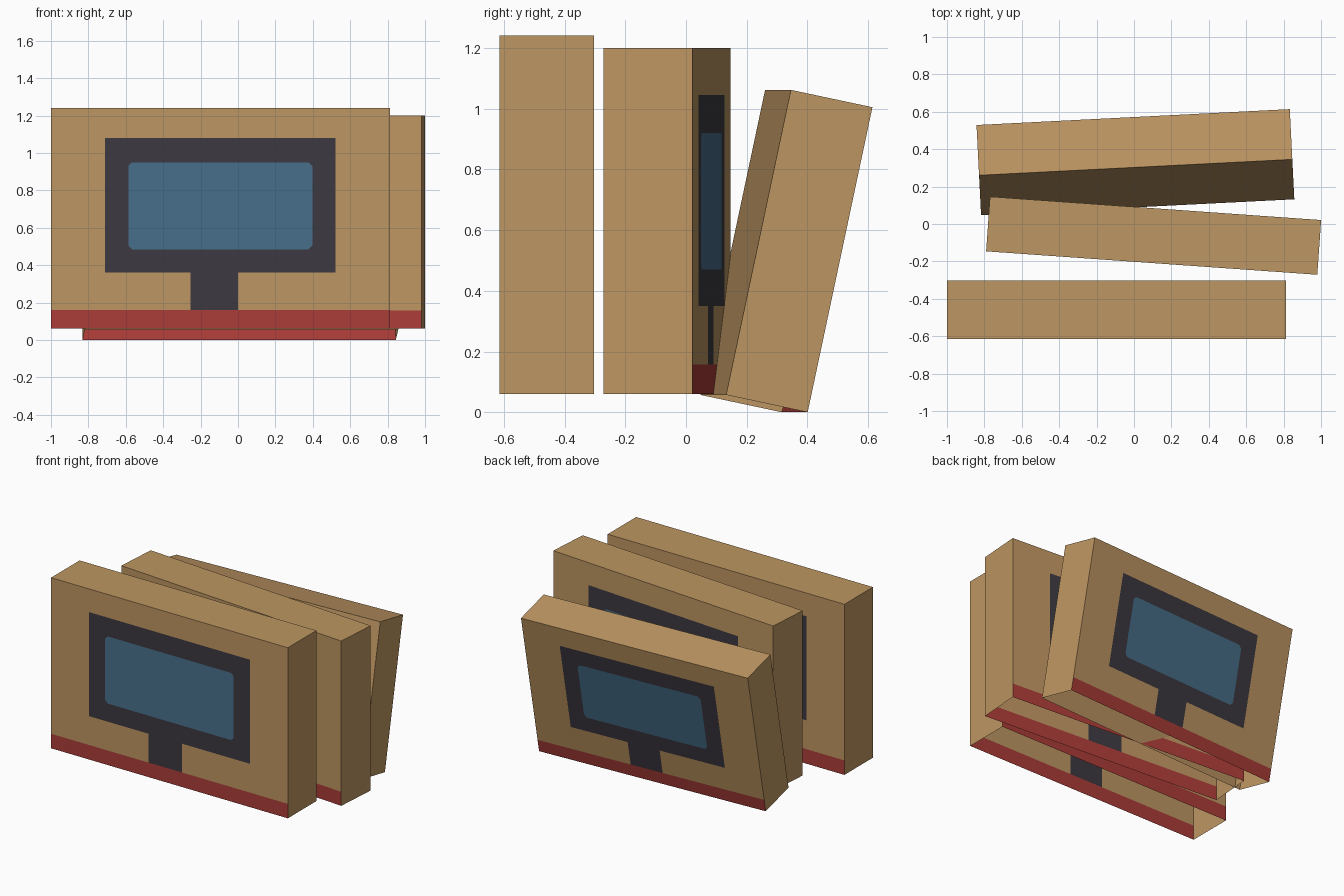
import bpy, bmesh, math
from mathutils import Matrix

if "Cube" in bpy.data.objects:
    bpy.data.objects.remove(bpy.data.objects["Cube"])


def material(name, rgb):
    m = bpy.data.materials.new(name)
    m.diffuse_color = (*rgb, 1)
    m.use_nodes = True
    m.node_tree.nodes["Principled BSDF"].inputs["Base Color"].default_value = m.diffuse_color
    return m


CARD, FRAME, SCREEN, RED = range(4)
MATS = [
    material("cardboard tan", (0.515, 0.305, 0.122)),
    material("dark grey print", (0.046, 0.041, 0.053)),
    material("screen blue", (0.064, 0.159, 0.261)),
    material("red stripe", (0.41, 0.046, 0.04)),
]

# Printed picture, as fractions of box width (from the centre) and height
FRAME_X, FRAME_Z = 0.340, (0.254, 0.864)
SCREEN_X, SCREEN_Z = 0.2715, (0.36, 0.754)
STAND_X = (-0.089, 0.052)
STRIPE_Z = 0.085


def print_colour(u, v):
    """Colour of the printed panel at u (from centre, to the right) and v (up)."""
    if v < STRIPE_Z:
        return RED
    if abs(u) < SCREEN_X and SCREEN_Z[0] < v < SCREEN_Z[1]:
        return SCREEN
    if abs(u) < FRAME_X and FRAME_Z[0] < v < FRAME_Z[1]:
        return FRAME
    if STAND_X[0] < u < STAND_X[1] and v < FRAME_Z[0]:
        return FRAME
    return CARD


def carton(name, w, d, h, loc, turn=0, lean=0, printed=(-1, 1)):
    """Open-bottomed carton; printed lists the y directions carrying the picture."""
    bm = bmesh.new()
    bmesh.ops.create_cube(bm, size=1, matrix=Matrix.Translation((0, 0, 0.5)))
    bmesh.ops.delete(bm, geom=[f for f in bm.faces if f.normal.z < -0.5],
                     context='FACES_ONLY')
    # cut the outlines of the picture into the walls
    cuts_x = [s * x for x in (FRAME_X, SCREEN_X, *map(abs, STAND_X)) for s in (-1, 1)]
    cuts = [((x, 0, 0), (1, 0, 0)) for x in cuts_x]
    cuts += [((0, 0, z), (0, 0, 1)) for z in (STRIPE_Z, *FRAME_Z, *SCREEN_Z)]
    for co, no in cuts:
        bmesh.ops.bisect_plane(bm, geom=bm.verts[:] + bm.edges[:] + bm.faces[:],
                               plane_co=co, plane_no=no)
    bm.normal_update()
    for f in bm.faces:
        side = round(f.normal.y)
        c = f.calc_center_median()
        f.material_index = print_colour(-side * c.x, c.z) if side in printed and side else CARD
    bmesh.ops.scale(bm, vec=(w, d, h), verts=bm.verts)
    # clipped screen corners
    corners = [v for v in bm.verts
               if abs(abs(v.co.x) - SCREEN_X * w) < 1e-4
               and min(abs(v.co.z - z * h) for z in SCREEN_Z) < 1e-4
               and (1 if v.co.y > 0 else -1) in printed
               and abs(v.co.y) > d * 0.49]
    res = bmesh.ops.bevel(bm, geom=corners, offset=0.02, segments=1,
                          affect='VERTICES', profile=0.5)
    for f in res["faces"]:
        if len(f.verts) == 4 and f.calc_area() < 0.002:
            f.material_index = FRAME
    mesh = bpy.data.meshes.new(name)
    bm.to_mesh(mesh)
    bm.free()
    for m in MATS:
        mesh.materials.append(m)
    ob = bpy.data.objects.new(name, mesh)
    bpy.context.collection.objects.link(ob)
    ob.matrix_world = (Matrix.Translation(loc)
                       @ Matrix.Rotation(math.radians(turn), 4, 'Z')
                       @ Matrix.Rotation(math.radians(-lean), 4, 'X'))
    return ob


# Front carton, slightly turned middle carton, and rear carton leaning back
carton("front_carton", 1.812, 0.312, 1.18, (-0.094, -0.459, 0.06))
carton("middle_carton", 1.775, 0.293, 1.14, (0.105, -0.0625, 0.06), turn=-4.04)
carton("leaning_carton", 1.677, 0.275, 1.027, (0.013, 0.224, 0.0286),
       turn=2.9, lean=12.0, printed=(1,))
